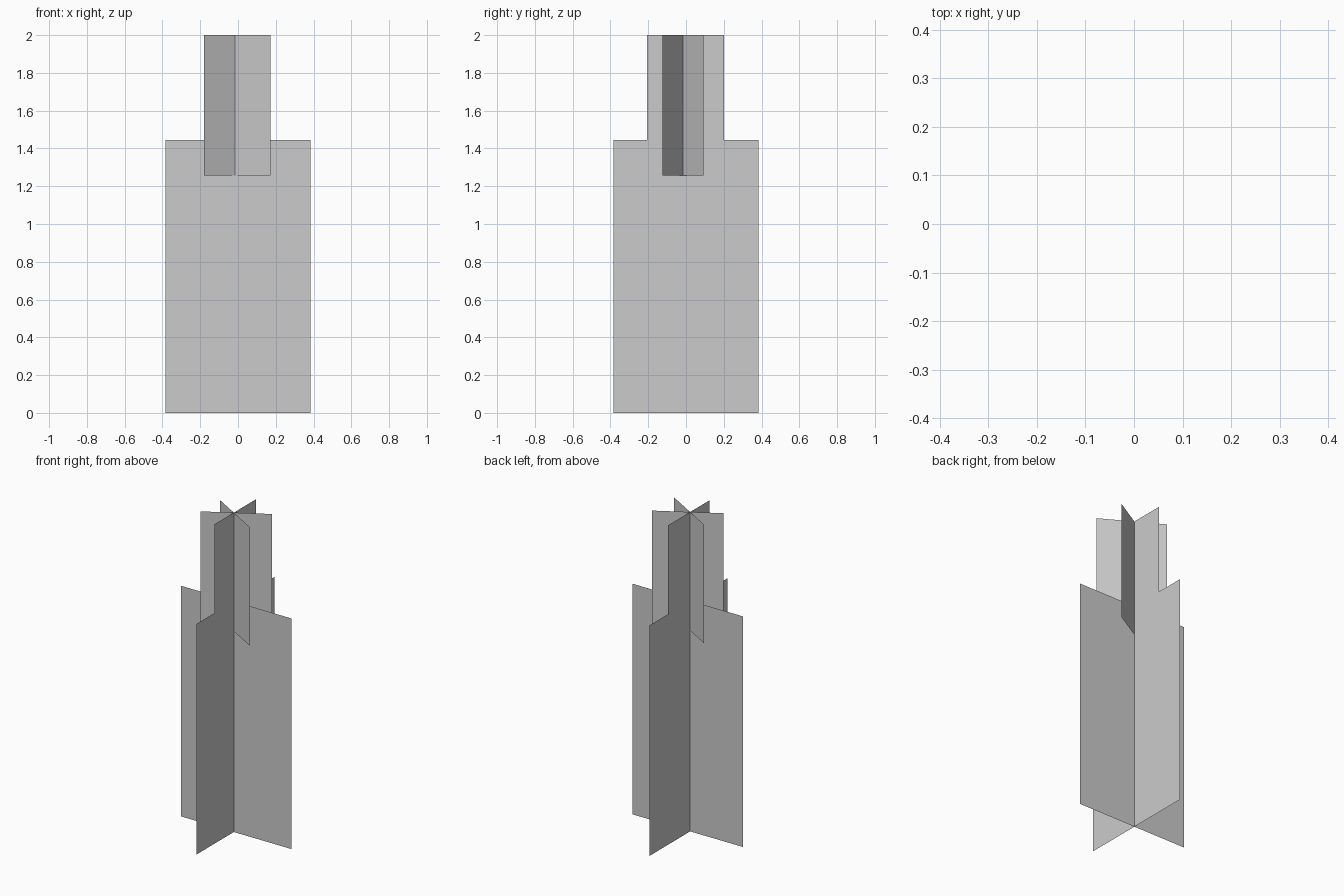
import bpy, bmesh
from math import radians
from mathutils import Matrix

if "Cube" in bpy.data.objects:
    bpy.data.objects.remove(bpy.data.objects["Cube"])

PIVOT = (-0.017, -0.017)  # vertical line where all the cards cross


def card(name, angle, start, end, bottom, top):
    """Thin upright card through the pivot, running from start to end along angle."""
    bm = bmesh.new()
    outline = [(start, bottom), (end, bottom), (end, top), (start, top)]
    bm.faces.new([bm.verts.new((u, 0, z)) for u, z in outline])
    bm.transform(Matrix.Rotation(radians(angle), 4, 'Z'))
    mesh = bpy.data.meshes.new(name)
    bm.to_mesh(mesh)
    bm.free()
    obj = bpy.data.objects.new(name, mesh)
    obj.location = (*PIVOT, 0)
    bpy.context.collection.objects.link(obj)


# Wide lower body: two crossed cards
for i, angle in enumerate((0, 90)):
    card(f"lower_card_{i + 1}", angle, -0.367, 0.401, 0.0, 1.444)

# Narrow upper tuft: three cards 60 degrees apart
for i, angle in enumerate((-30, 30, 90)):
    card(f"upper_card_{i + 1}", angle, -0.189, 0.217, 1.257, 2.0)
